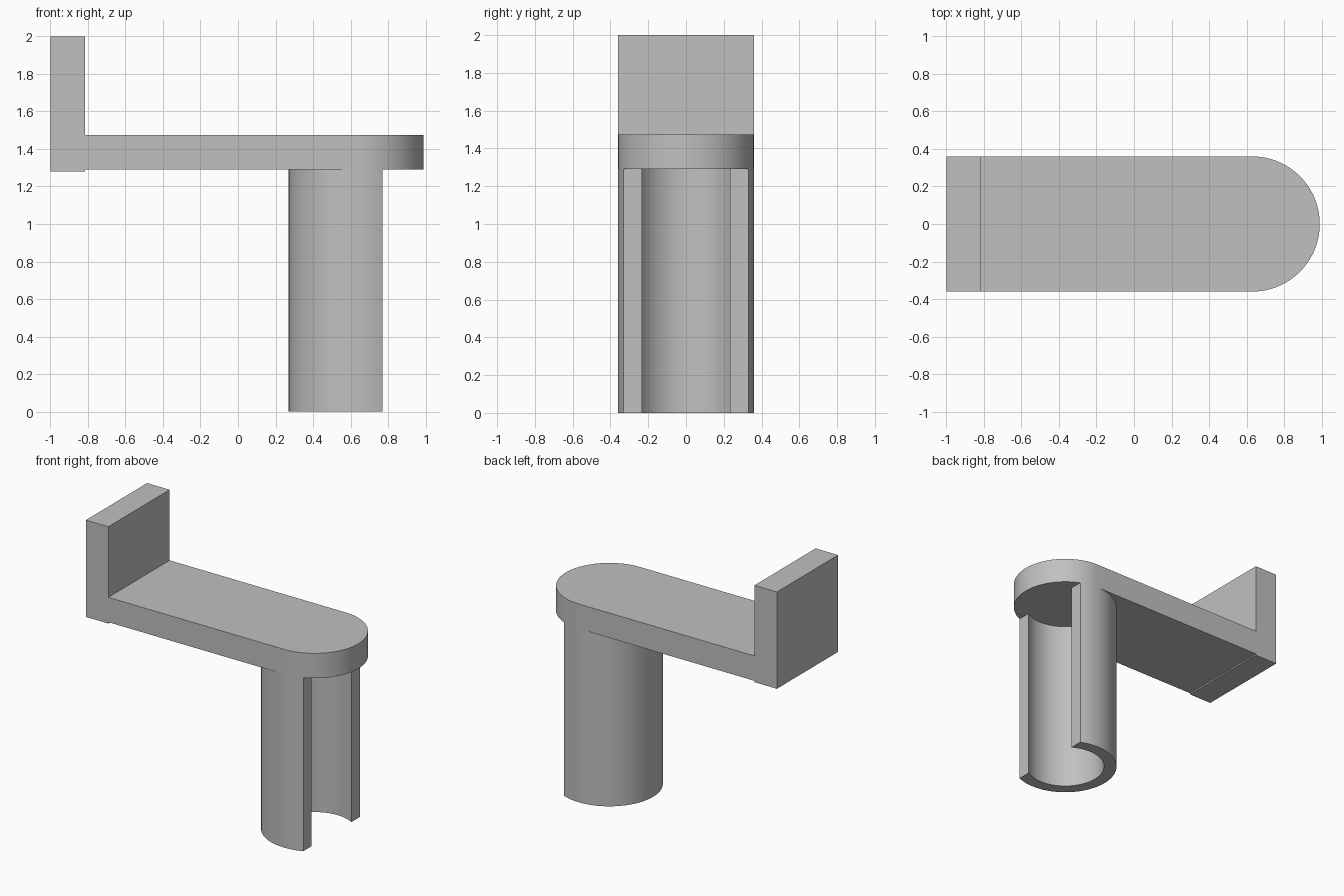
import bpy, bmesh
from math import acos, cos, sin, pi

if "Cube" in bpy.data.objects:
    bpy.data.objects.remove(bpy.data.objects["Cube"], do_unlink=True)

grey = bpy.data.materials.new("light_grey")
grey.use_nodes = True
colour = (0.53, 0.53, 0.53, 1)
grey.diffuse_color = colour
grey.node_tree.nodes["Principled BSDF"].inputs["Base Color"].default_value = colour

AXIS_X, OUTER, INNER = 0.63, 0.36, 0.272   # shared centre line of tube and rounded end
CUT = 0.14                                 # distance from axis to the tube's open side
UNDERSIDE, TOP = 1.29, 1.475


def arc(radius, start, end, steps=64):
    """Points of an arc around the tube axis."""
    angles = [start + (end - start) * i / steps for i in range(steps + 1)]
    return [(AXIS_X + radius * cos(a), radius * sin(a)) for a in angles]


def prism(name, outline, bottom, top):
    """Extrude a flat outline straight up."""
    bm = bmesh.new()
    face = bm.faces.new([bm.verts.new((x, y, bottom)) for x, y in outline])
    result = bmesh.ops.extrude_face_region(bm, geom=[face])
    raised = [v for v in result["geom"] if isinstance(v, bmesh.types.BMVert)]
    bmesh.ops.translate(bm, verts=raised, vec=(0, 0, top - bottom))
    bmesh.ops.recalc_face_normals(bm, faces=bm.faces)
    mesh = bpy.data.meshes.new(name)
    bm.to_mesh(mesh)
    bm.free()
    mesh.materials.append(grey)
    obj = bpy.data.objects.new(name, mesh)
    bpy.context.collection.objects.link(obj)
    bpy.ops.object.select_all(action='DESELECT')
    obj.select_set(True)
    bpy.context.view_layer.objects.active = obj
    bpy.ops.object.shade_smooth_by_angle(angle=pi / 6)
    return obj


# Horizontal arm with a rounded end
prism("arm", [(-0.82, OUTER), (-0.82, -OUTER)] + arc(OUTER, -pi / 2, pi / 2),
      UNDERSIDE, TOP)

# Upright plate at the far end, dipping slightly below the arm
prism("end_plate", [(-1, -OUTER), (-0.815, -OUTER), (-0.815, OUTER), (-1, OUTER)],
      1.28, 2)

# Hollow leg, open along one side
a, b = acos(CUT / OUTER), acos(CUT / INNER)
prism("split_tube_leg", arc(OUTER, a, 2 * pi - a) + arc(INNER, 2 * pi - b, b),
      0, UNDERSIDE)
